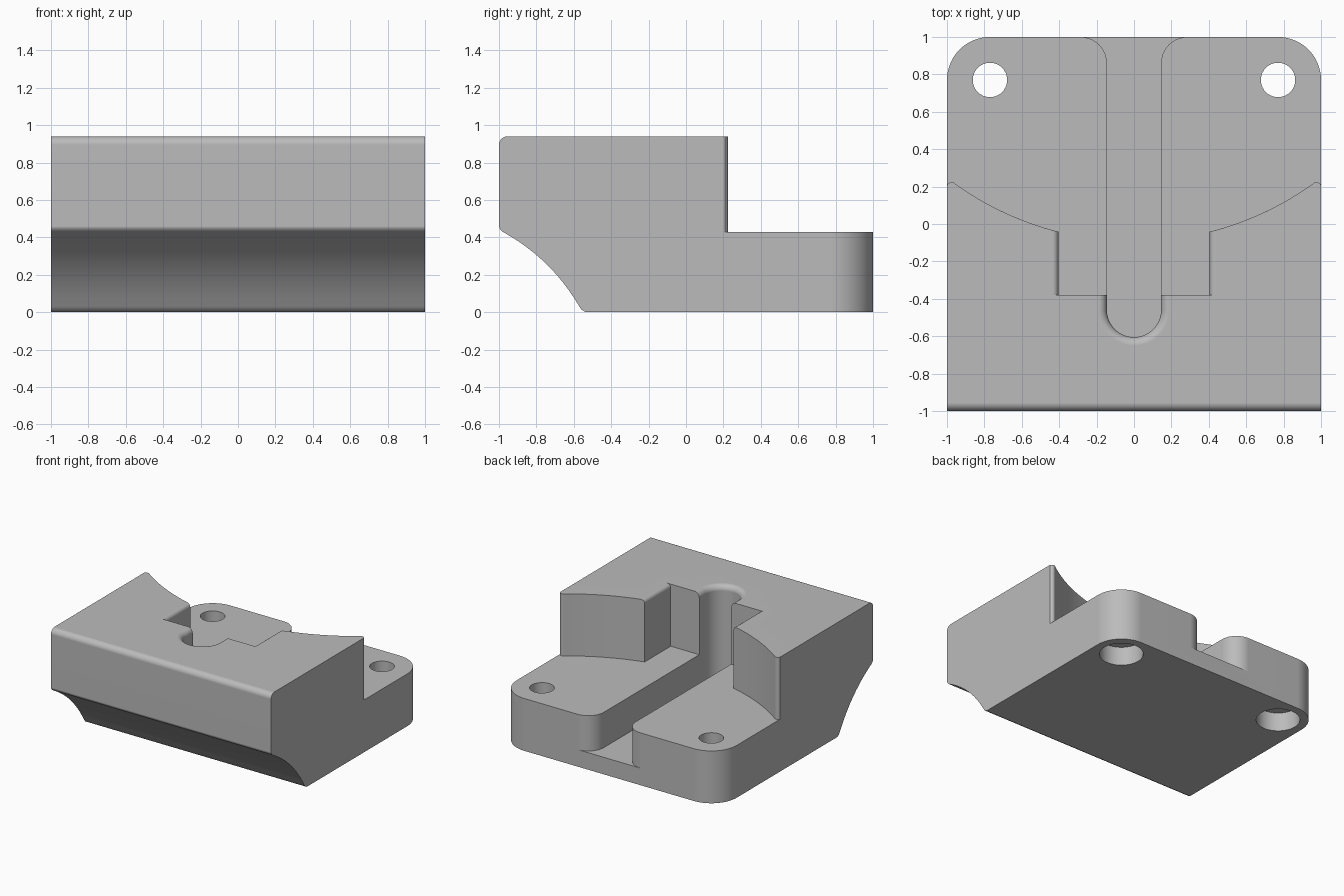
import bpy, bmesh
from math import pi, sin, cos, sqrt

if "Cube" in bpy.data.objects:
    bpy.data.objects.remove(bpy.data.objects["Cube"], do_unlink=True)

grey = bpy.data.materials.new("plain grey")
grey.use_nodes = True
GREY = (0.5, 0.5, 0.5, 1)
grey.diffuse_color = GREY
grey.node_tree.nodes["Principled BSDF"].inputs["Base Color"].default_value = GREY


def arc(cx, cy, r, a0, a1, n=10):
    """Points on an arc, angles in degrees."""
    angles = [(a0 + (a1 - a0) * i / n) * pi / 180 for i in range(n + 1)]
    return [(cx + r * cos(a), cy + r * sin(a)) for a in angles]


def mirror(half):
    """Close an outline from its right half."""
    return half + [(-x, y) for x, y in reversed(half)]


def loft(name, rings):
    """Solid skinned through equal-length rings of 3D points."""
    bm = bmesh.new()
    loops = [[bm.verts.new(p) for p in ring] for ring in rings]
    for low, high in zip(loops, loops[1:]):
        for i in range(len(low)):
            j = (i + 1) % len(low)
            bm.faces.new((low[i], low[j], high[j], high[i]))
    bm.faces.new(loops[0][::-1])
    bm.faces.new(loops[-1])
    bmesh.ops.recalc_face_normals(bm, faces=bm.faces)
    mesh = bpy.data.meshes.new(name)
    bm.to_mesh(mesh)
    bm.free()
    mesh.materials.append(grey)
    ob = bpy.data.objects.new(name, mesh)
    bpy.context.collection.objects.link(ob)
    return ob


def prism(name, outline, z0, z1):
    return loft(name, [[(x, y, z) for x, y in outline] for z in (z0, z1)])


def combine(ob, cutter, operation="DIFFERENCE"):
    mod = ob.modifiers.new("cut", "BOOLEAN")
    mod.operation, mod.solver, mod.object = operation, "EXACT", cutter
    bpy.context.view_layer.objects.active = ob
    bpy.ops.object.modifier_apply(modifier=mod.name)
    bpy.data.objects.remove(cutter, do_unlink=True)


def flared(name, outline, z0, radius):
    """Cutter whose mouth rolls outward to a rounded top edge."""
    levels = [(z0, 0)]
    for i in range(7):
        a = pi / 2 * i / 6
        levels.append((TOP - radius + radius * sin(a), radius * (1 - cos(a))))
    levels.append((TOP + 0.1, radius))
    return loft(name, [[(x, y, z) for x, y in outline(o)] for z, o in levels])


TOP, STEP, FLOOR = 0.94, 0.43, 0.14

# Body: side profile with a hollowed front underside and rounded front edges
under = []
for i in range(13):
    t = i / 12
    bulge = 0.04 * 4 * t * (1 - t)
    under.append((-0.98 + 0.41 * t + 0.7 * bulge, 0.43 - 0.40 * t + 0.7 * bulge))
side = [(1.2, 0), (1.2, TOP)] + arc(-0.955, TOP - 0.045, 0.045, 90, 180, 6)
side += [(-1, 0.46), (-0.995, 0.445)] + under + [(-0.557, 0.012), (-0.535, 0)]
block = loft("guide_block", [[(x, y, z) for y, z in side] for x in (-1.2, 1.2)])

# Plan outline with rounded rear corners
plan = mirror([(1, -1.2)] + arc(0.77, 0.77, 0.23, 0, 90, 16))
combine(block, prism("plan_trim", plan, -0.1, 1.2), "INTERSECT")


# Rear step: curved back wall and a square pocket with rolled side edges
def pocket(o):
    x0, x1, n = 0.405 + o, 0.955, 14
    xs = [x0 + (x1 - x0) * i / n for i in range(n + 1)]
    wall = [(x, 1.55 - sqrt(1.642 ** 2 - x * x)) for x in xs]
    tip = [(0.963, 0.221), (0.972, 0.224), (0.982, 0.223), (0.992, 0.217), (1, 0.208)]
    return mirror([(x0, -0.38)] + wall + tip + [(1.1, 0.208), (1.1, 1.1)])


combine(block, flared("pocket_cutter", pocket, STEP, 0.03))


# Central slot: round front end, flared mouth at the rear
def slot(o):
    w = 0.145
    front = arc(0, -0.46, w + o, -88, 0, 14)
    mouth = arc(w + 0.14, 0.86, 0.14, 180, 90, 10)
    return mirror(front + mouth + [(w + 0.14, 1.1)])


combine(block, flared("slot_cutter", slot, FLOOR, 0.045))

# Bolt holes, counterbored from below
for s in (-1, 1):
    for radius, z1 in ((0.092, 0.6), (0.165, 0.155)):
        ring = arc(s * 0.77, 0.77, radius, 0, 360, 40)[:-1]
        combine(block, prism("hole_cutter", ring, -0.1, z1))

# Smooth rounds with crisp edges
bpy.ops.object.select_all(action="DESELECT")
block.select_set(True)
bpy.context.view_layer.objects.active = block
bpy.ops.object.shade_smooth_by_angle(angle=pi / 6)
weighted = block.modifiers.new("weighted normals", "WEIGHTED_NORMAL")
weighted.keep_sharp = True
